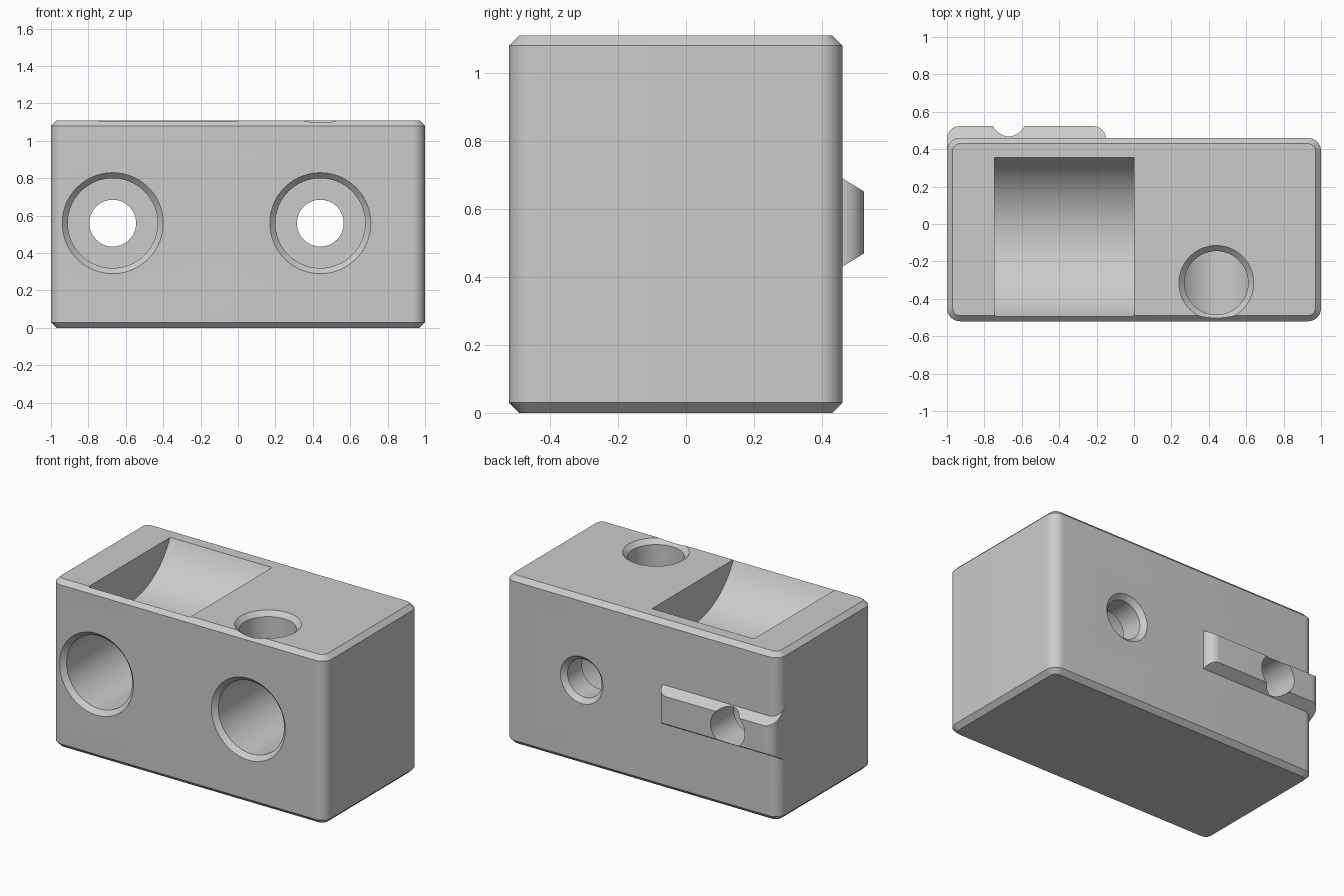
import bpy
import bmesh
from math import cos, sin, pi, radians
from mathutils import Matrix, Vector

if "Cube" in bpy.data.objects:
    bpy.data.objects.remove(bpy.data.objects["Cube"], do_unlink=True)

grey = bpy.data.materials.new("plain grey")
grey.use_nodes = True
grey.diffuse_color = (0.6, 0.6, 0.6, 1)
grey.node_tree.nodes["Principled BSDF"].inputs["Base Color"].default_value = (0.6, 0.6, 0.6, 1)

TO_Y = Matrix.Rotation(-pi / 2, 4, 'X')
TO_X = Matrix.Rotation(pi / 2, 4, 'Y')


def rounded_rect(x0, x1, y0, y1, r, z, steps=12):
    """Counter-clockwise ring of points with rounded corners."""
    corners = [(x1 - r, y1 - r), (x0 + r, y1 - r), (x0 + r, y0 + r), (x1 - r, y0 + r)]
    ring = []
    for k, (cx, cy) in enumerate(corners):
        for i in range(steps + 1):
            a = (k + i / steps) * pi / 2
            ring.append((cx + r * cos(a), cy + r * sin(a), z))
    return ring


def loft(rings):
    """Closed solid through rings with equal point counts."""
    bm = bmesh.new()
    loops = [[bm.verts.new(p) for p in ring] for ring in rings]
    n = len(loops[0])
    for a, b in zip(loops, loops[1:]):
        for i in range(n):
            j = (i + 1) % n
            bm.faces.new((a[i], a[j], b[j], b[i]))
    bm.faces.new(loops[0][::-1])
    bm.faces.new(loops[-1])
    return bm


def lathe(profile, n=96):
    """Solid of revolution about z from (radius, height) pairs."""
    return loft([[(r * cos(2 * pi * i / n), r * sin(2 * pi * i / n), h) for i in range(n)]
                 for r, h in profile])


def make(name, bm, matrix=Matrix()):
    bm.transform(matrix)
    bmesh.ops.recalc_face_normals(bm, faces=bm.faces)
    mesh = bpy.data.meshes.new(name)
    bm.to_mesh(mesh)
    bm.free()
    mesh.materials.append(grey)
    obj = bpy.data.objects.new(name, mesh)
    bpy.context.collection.objects.link(obj)
    return obj


def combine(target, tool, operation):
    """Apply a boolean and discard the tool."""
    tool.hide_render = True
    mod = target.modifiers.new(tool.name, 'BOOLEAN')
    mod.operation = operation
    mod.solver = 'EXACT'
    mod.object = tool
    bpy.context.view_layer.objects.active = target
    bpy.ops.object.modifier_apply(modifier=mod.name)
    bpy.data.objects.remove(tool, do_unlink=True)


# Block with rounded upright corners and chamfered top and bottom
C, H = 0.03, 1.11
block = make("block", loft([
    rounded_rect(-1 + c, 1 - c, -0.52 + c, 0.46 - c, 0.07 - c, z)
    for c, z in ((C, 0), (0, C), (0, H - C), (C, H))]))

# Locating rib on the back, bevelled above and below
MID = 0.56
rib = loft([rounded_rect(-1, -0.15, 0.33, 0.523, 0.068, z) for z in (MID - 0.4, MID + 0.4)])
for side in (-1, 1):
    cut = bmesh.ops.bisect_plane(
        rib, geom=rib.verts[:] + rib.edges[:] + rib.faces[:],
        plane_co=Vector((0, 0.46, MID + side * 0.13)),
        plane_no=Vector((0, 0.04, side * 0.065)), clear_outer=True)
    edges = [e for e in cut["geom_cut"] if isinstance(e, bmesh.types.BMEdge)]
    bmesh.ops.holes_fill(rib, edges=edges, sides=0)
combine(block, make("rib", rib), 'UNION')

# Two counterbored bolt holes; only the one clear of the rib is chamfered behind
bore = [(0.30, -0.55), (0.24, -0.49), (0.24, 0.28), (0.125, 0.28)]
for x, tail in ((-0.67, [(0.125, 0.6)]), (0.44, [(0.125, 0.43), (0.205, 0.51)])):
    combine(block, make("bolt_hole", lathe(bore + tail),
                        Matrix.Translation((x, 0, MID)) @ TO_Y), 'DIFFERENCE')

# Top hole opening into the bolt bore
combine(block, make("top_hole", lathe([(0.17, 0.6), (0.17, H - C), (0.23, H + C)]),
                    Matrix.Translation((0.44, -0.315, 0))), 'DIFFERENCE')

# Curved pocket in the top
combine(block, make("pocket", lathe([(0.47, -0.745), (0.47, 0)], 160),
                    Matrix.Translation((0, -0.07, 1.31)) @ TO_X), 'DIFFERENCE')

# Smooth curves, crisp edges
bpy.ops.object.select_all(action='DESELECT')
block.select_set(True)
bpy.context.view_layer.objects.active = block
bpy.ops.object.shade_smooth_by_angle(angle=radians(25))
